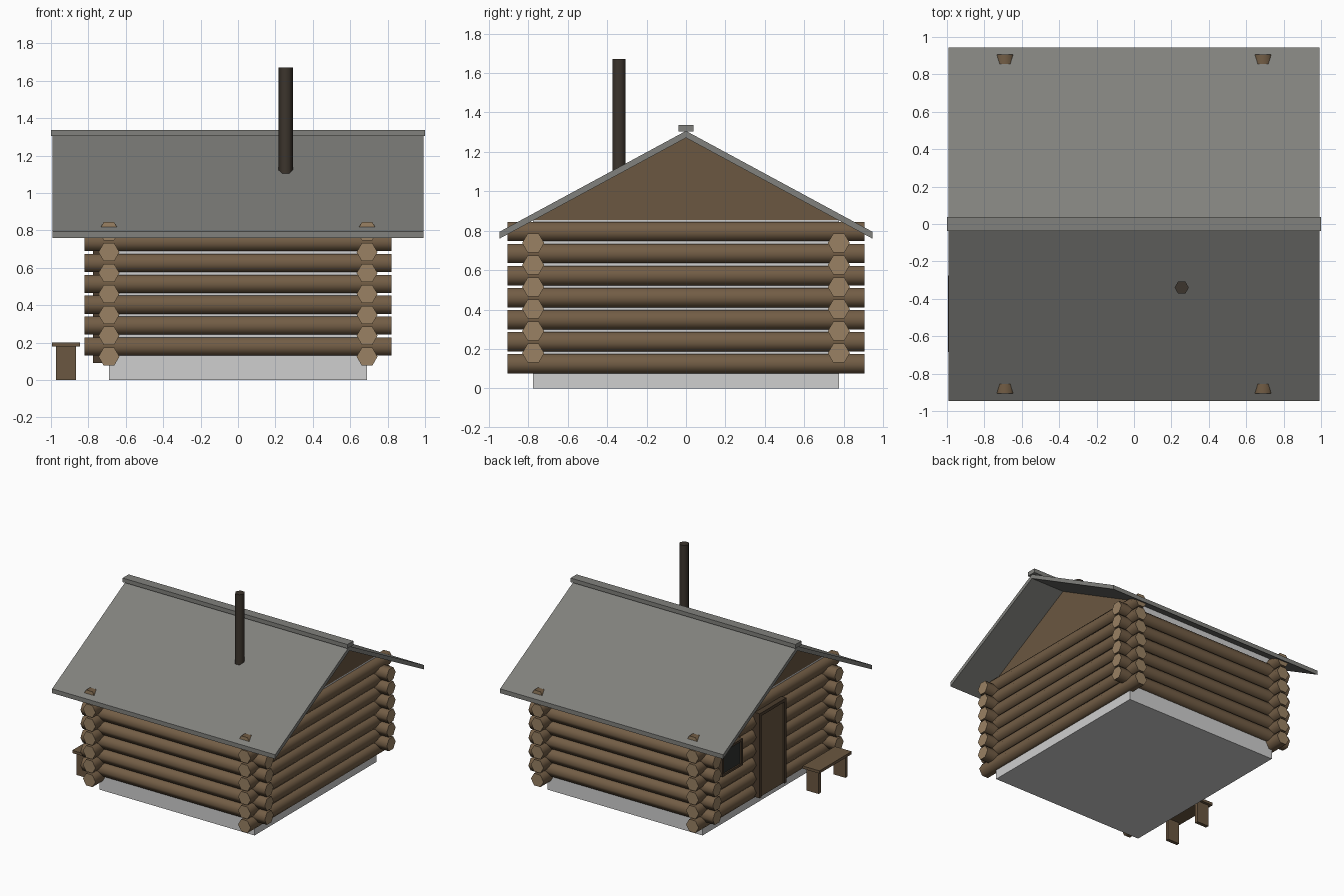
import bpy
import bmesh
from math import cos, sin, pi, radians

old = bpy.data.objects.get("Cube")
if old:
    bpy.data.objects.remove(old, do_unlink=True)


def material(name, r, g, b):
    m = bpy.data.materials.new(name)
    m.use_nodes = True
    m.diffuse_color = (r, g, b, 1)
    bsdf = next(n for n in m.node_tree.nodes if n.type == 'BSDF_PRINCIPLED')
    bsdf.inputs["Base Color"].default_value = (r, g, b, 1)
    return m


BARK = material("log brown", 0.17, 0.11, 0.06)
CUT = material("cut log end", 0.32, 0.22, 0.125)
PLANK = material("plank brown", 0.145, 0.095, 0.052)
TRIM = material("dark trim", 0.07, 0.045, 0.026)
PLASTER = material("pale plaster", 0.62, 0.62, 0.62)
ROOF = material("roof grey", 0.22, 0.22, 0.205)
IRON = material("chimney iron", 0.045, 0.035, 0.026)
GLASS = material("dark glass", 0.03, 0.033, 0.03)


def prism(name, profile, axis, lo, hi, mats, smooth=False):
    """Extrude a 2D profile along an axis; a second material goes on the end caps."""
    place = {
        'X': lambda u, v, t: (t, u, v),
        'Y': lambda u, v, t: (u, t, v),
        'Z': lambda u, v, t: (u, v, t),
    }[axis]
    bm = bmesh.new()
    rings = [[bm.verts.new(place(u, v, t)) for u, v in profile] for t in (lo, hi)]
    n = len(profile)
    for i in range(n):
        j = (i + 1) % n
        bm.faces.new((rings[0][i], rings[0][j], rings[1][j], rings[1][i]))
    for ring in rings:
        cap = bm.faces.new(ring)
        cap.material_index = len(mats) - 1
    bmesh.ops.recalc_face_normals(bm, faces=bm.faces)
    mesh = bpy.data.meshes.new(name)
    bm.to_mesh(mesh)
    bm.free()
    for m in mats:
        mesh.materials.append(m)
    obj = bpy.data.objects.new(name, mesh)
    bpy.context.collection.objects.link(obj)
    if smooth:
        bpy.ops.object.select_all(action='DESELECT')
        obj.select_set(True)
        bpy.context.view_layer.objects.active = obj
        bpy.ops.object.shade_smooth_by_angle(angle=radians(70))
    return obj


def box(name, x0, x1, y0, y1, z0, z1, mat):
    return prism(name, [(x0, y0), (x1, y0), (x1, y1), (x0, y1)], 'Z', z0, z1, [mat])


def hexagon(u, v, r):
    return [(u + r * cos(k * pi / 3), v + r * sin(k * pi / 3)) for k in range(6)]


WALL_X, WALL_Y = 0.69, 0.775
LOG_R, STEP = 0.056, 0.1117
SIDES = (("left", 1), ("right", -1))

# Foundation and the plastered core seen between the logs
box("foundation_and_core", -WALL_X, WALL_X, -WALL_Y, WALL_Y, 0, 0.855, PLASTER)

# Interlocking log walls
for side, s in SIDES:
    for i in range(7):
        prism(f"{side}_wall_log_{i + 1}", hexagon(s * WALL_X, 0.125 + i * STEP, LOG_R),
              'Y', -0.905, 0.905, [BARK, CUT], smooth=True)
for side, s in (("front", -1), ("back", 1)):
    for i in range(6):
        prism(f"{side}_wall_log_{i + 1}", hexagon(s * WALL_Y, 0.179 + i * STEP, LOG_R),
              'X', -0.82, 0.82, [BARK, CUT], smooth=True)

# Gable prism between the roof slopes
prism("gables", [(-WALL_Y, 0.855), (WALL_Y, 0.855), (0, 1.275)], 'X', -WALL_X, WALL_X, [PLANK])

# Roof slopes and ridge cap
for side, s in (("front", -1), ("back", 1)):
    prism(f"{side}_roof", [(0, 1.306), (s * 0.945, 0.795), (s * 0.945, 0.76), (0, 1.271)],
          'X', -0.992, 0.992, [ROOF])
box("ridge_cap", -1, 1, -0.038, 0.038, 1.304, 1.337, ROOF)

# Chimney pipe
prism("chimney", hexagon(0.255, -0.34, 0.038), 'Z', 1.08, 1.67, [IRON], smooth=True)


def framed(name, y0, y1, z0, z1, depth, edge, panel_mat, sill):
    """Panel with a raised frame on the right wall."""
    inner, outer = -WALL_X + 0.02, -depth
    box(f"{name}_panel", outer + 0.012, inner, y0 + edge, y1 - edge, z0, z1 - edge, panel_mat)
    box(f"{name}_frame_front", outer, inner, y0, y0 + edge, z0, z1, TRIM)
    box(f"{name}_frame_back", outer, inner, y1 - edge, y1, z0, z1, TRIM)
    box(f"{name}_frame_top", outer, inner, y0 + edge, y1 - edge, z1 - edge, z1, TRIM)
    if sill:
        box(f"{name}_sill", outer, inner, y0 + edge, y1 - edge, z0, z0 + edge, TRIM)


# Door and window on the right wall
framed("door", -0.17, 0.17, 0.09, 0.77, 0.775, 0.025, PLANK, False)
framed("window", 0.385, 0.645, 0.44, 0.655, 0.775, 0.018, GLASS, True)

# Bench beside the door
BENCH_Y = -0.48
box("bench_seat", -0.995, -0.845, BENCH_Y - 0.205, BENCH_Y + 0.205, 0.178, 0.2, PLANK)
for side, s in (("front", -1), ("back", 1)):
    y = BENCH_Y + s * 0.17
    box(f"bench_{side}_leg", -0.973, -0.866, y - 0.014, y + 0.014, 0, 0.178, PLANK)
